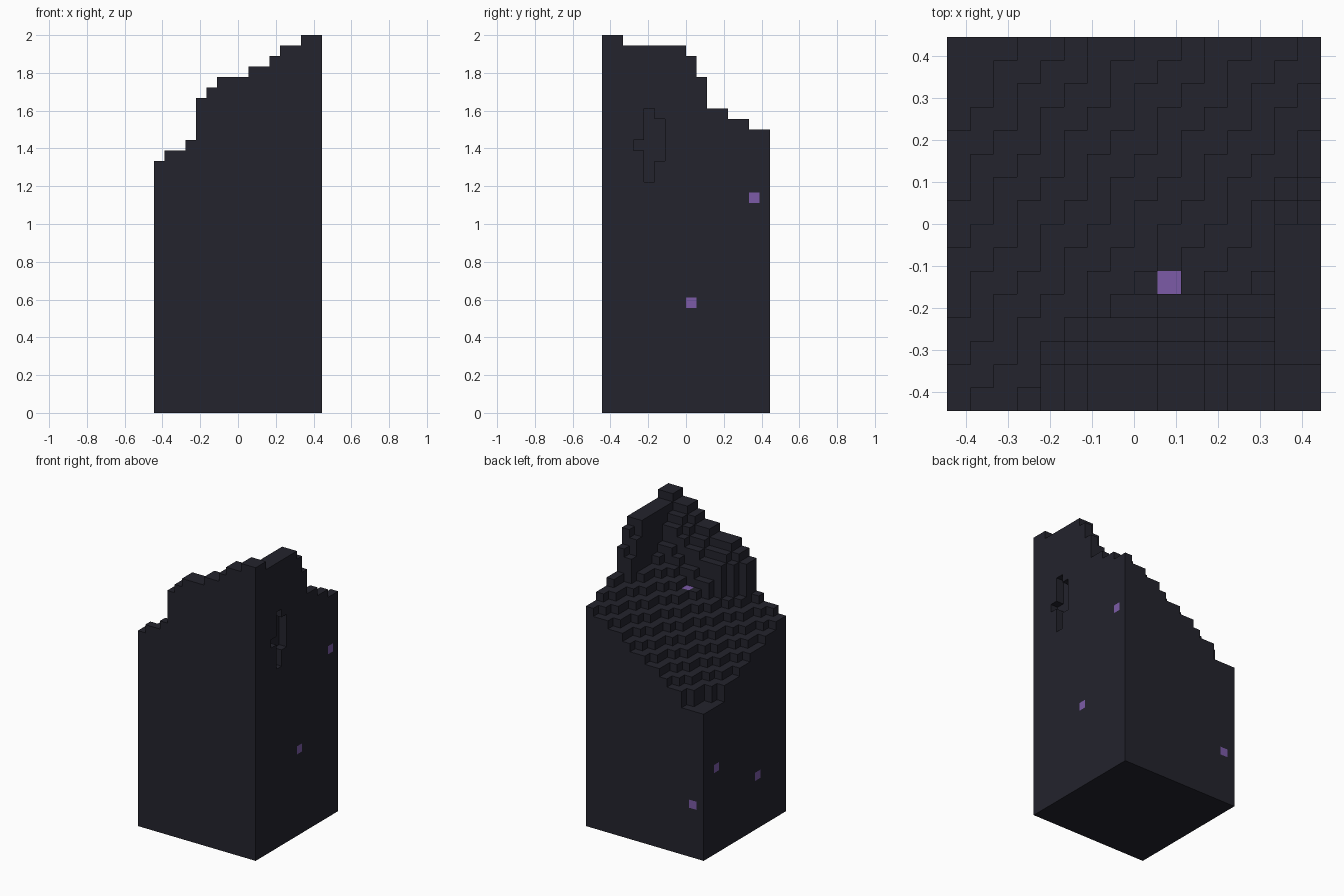
import bpy, bmesh, math

cube = bpy.data.objects.get("Cube")
if cube:
    bpy.data.objects.remove(cube)

N, TOP = 16, 36
S = 2 / TOP


def material(name, rgb):
    m = bpy.data.materials.new(name)
    m.use_nodes = True
    m.diffuse_color = (*rgb, 1)
    bsdf = next(n for n in m.node_tree.nodes if n.type == 'BSDF_PRINCIPLED')
    bsdf.inputs["Base Color"].default_value = (*rgb, 1)
    return m


dark_rock = material("dark rock", (0.017, 0.017, 0.026))
purple_ore = material("purple ore", (0.20, 0.105, 0.39))

# Ridge profiles along the front and right edges, in blocks
front = [24, 25, 25, 26, 30, 31, 32, 32, 32, 33, 33, 34, 35, 35, 36, 36]
right = [36, 36] + [35] * 6 + [34, 32, 29, 29, 28, 28, 27, 27]
falloff = [0, 0, 1, 2, 4]


def height(i, j):
    # Stepped slope rising from the low back corner
    n = 0.6 * i + 0.4 * (N - 1 - j)
    h = N + 2 if n < 1.5 else max(N + 3, math.floor(N + 2.4 + n))
    # Front ridge, stepping down into the slope
    if i >= 4 and j < min(5, i - 2):
        h = max(h, front[i] - falloff[j])
    # Wall along the right edge
    if i >= 14 and j <= 9:
        h = max(h, right[j] - (i == 14 and j > 7))
    return min(h, front[i], right[j])


# Hollow in the right side: block row -> vertical range
hollow = {3: range(25, 26), 4: range(22, 29), 5: range(24, 28)}
heights = [[height(i, j) for j in range(N)] for i in range(N)]


def solid(i, j, k):
    if not (0 <= i < N and 0 <= j < N and 0 <= k < heights[i][j]):
        return False
    return not (i == N - 1 and k in hollow.get(j, ()))


# Ore faces: block and the axis and side they show on
ore = {
    (15, 14, 20, 0, 1), (15, 8, 10, 0, 1), (1, 15, 6, 1, 1),
    (0, 13, 10, 0, -1), (0, 5, 6, 0, -1), (9, 5, heights[9][5] - 1, 2, 1),
}

# Emit only the exposed block faces
bm = bmesh.new()
verts = {}


def vert(p):
    if p not in verts:
        verts[p] = bm.verts.new(((p[0] - N / 2) * S, (p[1] - N / 2) * S, p[2] * S))
    return verts[p]


for i in range(N):
    for j in range(N):
        for k in range(TOP):
            if not solid(i, j, k):
                continue
            for axis in range(3):
                for side in (-1, 1):
                    near = [i, j, k]
                    near[axis] += side
                    if solid(*near):
                        continue
                    loop = []
                    for a, b in ((0, 0), (1, 0), (1, 1), (0, 1)):
                        p = [i, j, k]
                        p[axis] += side > 0
                        p[(axis + 1) % 3] += a
                        p[(axis + 2) % 3] += b
                        loop.append(vert(tuple(p)))
                    face = bm.faces.new(loop if side > 0 else loop[::-1])
                    face.material_index = int((i, j, k, axis, side) in ore)

mesh = bpy.data.meshes.new("rock_block")
bm.to_mesh(mesh)
bm.free()
mesh.materials.append(dark_rock)
mesh.materials.append(purple_ore)
rock = bpy.data.objects.new("rock_block", mesh)
bpy.context.collection.objects.link(rock)
